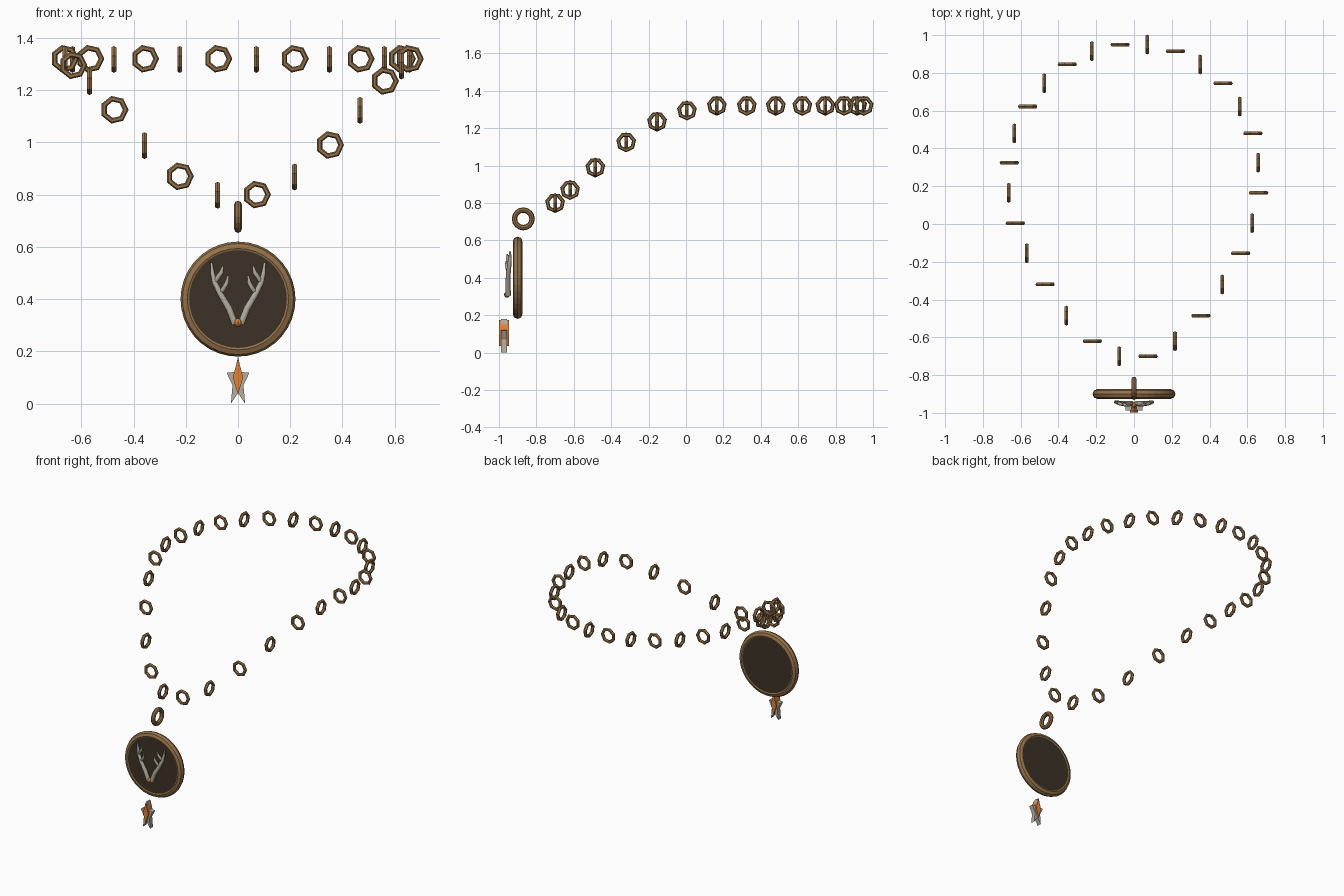
import bpy, bmesh
from math import pi, cos, sin

if "Cube" in bpy.data.objects:
    bpy.data.objects.remove(bpy.data.objects["Cube"])


def material(name, rgb):
    m = bpy.data.materials.new(name)
    m.diffuse_color = (*rgb, 1)
    m.use_nodes = True
    m.node_tree.nodes["Principled BSDF"].inputs["Base Color"].default_value = m.diffuse_color
    return m


BRONZE = material("bronze", (0.30, 0.17, 0.07))
DARK = material("dark_inlay", (0.045, 0.032, 0.02))
BONE = material("bone", (0.46, 0.42, 0.35))
AMBER = material("amber", (0.75, 0.22, 0.04))


def finish(name, mat):
    ob = bpy.context.object
    ob.name = name
    ob.data.materials.append(mat)
    return ob


def ring(name, loc, facing, major, minor, seg, sides, mat=BRONZE):
    rot = (pi / 2, 0, 0) if facing == 'Y' else (0, pi / 2, 0)
    bpy.ops.mesh.primitive_torus_add(location=loc, rotation=rot, major_radius=major,
                                     minor_radius=minor, major_segments=seg, minor_segments=sides)
    return finish(name, mat)


def plate(name, outline, y, half, mat):
    """Extrude an xz outline symmetrically about y."""
    bm = bmesh.new()
    face = bm.faces.new([bm.verts.new((x, y - half, z)) for x, z in outline])
    out = bmesh.ops.extrude_face_region(bm, geom=[face])
    moved = [v for v in out["geom"] if isinstance(v, bmesh.types.BMVert)]
    bmesh.ops.translate(bm, verts=moved, vec=(0, 2 * half, 0))
    bmesh.ops.recalc_face_normals(bm, faces=bm.faces)
    me = bpy.data.meshes.new(name)
    bm.to_mesh(me)
    bm.free()
    me.materials.append(mat)
    bpy.context.collection.objects.link(bpy.data.objects.new(name, me))


def tube(name, pts, radius, mat):
    """Tapered tube through (x, y, z, relative radius) points."""
    cu = bpy.data.curves.new(name, 'CURVE')
    cu.dimensions = '3D'
    cu.bevel_depth = radius
    cu.bevel_resolution = 1
    cu.use_fill_caps = True
    sp = cu.splines.new('POLY')
    sp.points.add(len(pts) - 1)
    for p, (x, y, z, r) in zip(sp.points, pts):
        p.co = (x, y, z, 1)
        p.radius = r
    cu.materials.append(mat)
    ob = bpy.data.objects.new(name, cu)
    bpy.context.collection.objects.link(ob)
    bpy.ops.object.select_all(action='DESELECT')
    ob.select_set(True)
    bpy.context.view_layer.objects.active = ob
    bpy.ops.object.convert(target='MESH')


# Chain: half the loop, mirrored with links alternating direction
half_chain = [(0.075, -0.70, 0.80), (0.22, -0.62, 0.87), (0.355, -0.485, 0.99),
              (0.47, -0.32, 1.125), (0.565, -0.155, 1.235), (0.628, 0.005, 1.295),
              (0.66, 0.165, 1.32), (0.66, 0.325, 1.32), (0.63, 0.48, 1.32),
              (0.563, 0.622, 1.32), (0.472, 0.745, 1.32), (0.353, 0.845, 1.32),
              (0.22, 0.915, 1.32), (0.073, 0.95, 1.32)]
for i, (x, y, z) in enumerate(half_chain):
    for side, turn in ((1, 0), (-1, 1)):
        ring("chain_link", (side * x - 0.003, y, z), 'YX'[(i + turn) % 2], 0.043, 0.011, 7, 6)

# Bail ring above the medallion
ring("bail_ring", (0, -0.87, 0.715), 'X', 0.047, 0.0145, 16, 8)

# Medallion rim and dark inlay
ring("medallion_rim", (0, -0.90, 0.40), 'Y', 0.194, 0.026, 36, 8)
bpy.ops.mesh.primitive_cylinder_add(vertices=36, radius=0.197, depth=0.046,
                                    location=(0, -0.90, 0.40), rotation=(pi / 2, 0, 0))
finish("medallion_inlay", DARK)

# Antlers: one beam with two tines on each side
beam = [(0.012, -0.95, 0.305, 1), (0.035, -0.952, 0.365, 1), (0.068, -0.95, 0.42, 0.9),
        (0.09, -0.945, 0.465, 0.8), (0.098, -0.942, 0.50, 0.65), (0.102, -0.94, 0.54, 0.35)]
upper_tine = [(0.088, -0.945, 0.465, 0.6), (0.074, -0.952, 0.488, 0.65),
              (0.063, -0.955, 0.503, 0.6), (0.058, -0.955, 0.527, 0.3)]
lower_tine = [(0.068, -0.948, 0.425, 0.6), (0.055, -0.955, 0.44, 0.65),
              (0.043, -0.96, 0.462, 0.6), (0.038, -0.962, 0.49, 0.3)]
for s in (1, -1):
    for name, pts in (("antler_beam", beam), ("upper_tine", upper_tine), ("lower_tine", lower_tine)):
        tube(name, [(s * x, y, z, r) for x, y, z, r in pts], 0.014, BONE)

# Amber stud at the antler base
bpy.ops.mesh.primitive_uv_sphere_add(segments=8, ring_count=6, radius=0.016,
                                     location=(0, -0.957, 0.31))
finish("antler_stud", AMBER)

# Star pendant with amber gem
star = []
for k in range(10):
    a = pi / 2 + k * pi / 5
    r = 0.022 if k % 2 else 1
    star.append((0.046 * cos(a), 0.09 + 0.09 * sin(a)) if r == 1
                else (r * cos(a), 0.085 + 0.045 * sin(a)))
star = [(x, max(z, 0.0) if z > 0.03 else 0.0) for x, z in star]
plate("star_pendant", star, -0.973, 0.015, BONE)
plate("star_gem", [(0, 0.175), (0.02, 0.1), (0, 0.035), (-0.02, 0.1)], -0.973, 0.026, AMBER)
